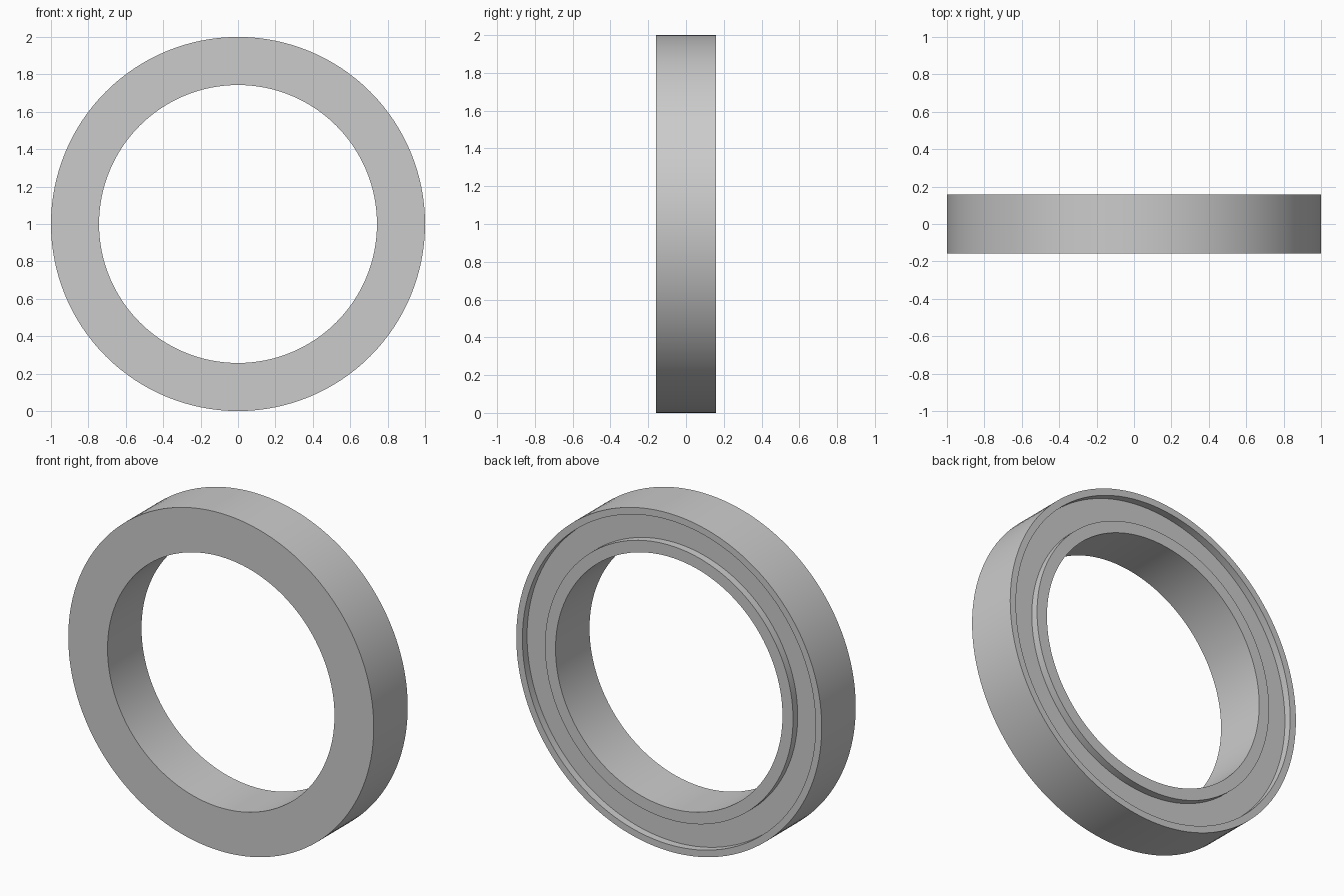
import bpy
import bmesh
from math import radians, tau
from mathutils import Matrix, Vector

cube = bpy.data.objects.get("Cube")
if cube:
    bpy.data.objects.remove(cube, do_unlink=True)

# Plain grey
grey = bpy.data.materials.new("light grey")
grey.use_nodes = True
colour = (0.6, 0.6, 0.6, 1)
grey.diffuse_color = colour
grey.node_tree.nodes["Principled BSDF"].inputs["Base Color"].default_value = colour

# Cross-section as (radius, y): flat front, channel between two lips at the back
outer, channel_out, channel_in, hole = 1.0, 0.96, 0.812, 0.743
half, floor = 0.159, 0.115
profile = [(outer, -half), (outer, half), (channel_out, half), (channel_out, floor),
           (channel_in, floor), (channel_in, half), (hole, half), (hole, -half)]

# Lathe the closed section around the y axis
segments = 128
bm = bmesh.new()
rings = []
for i in range(segments):
    turn = Matrix.Rotation(tau * i / segments, 3, 'Y')
    rings.append([bm.verts.new(turn @ Vector((r, y, 0)) + Vector((0, 0, outer)))
                  for r, y in profile])
for i, ring in enumerate(rings):
    following = rings[(i + 1) % segments]
    for j in range(len(profile)):
        k = (j + 1) % len(profile)
        bm.faces.new((ring[j], ring[k], following[k], following[j]))
bmesh.ops.recalc_face_normals(bm, faces=bm.faces)

mesh = bpy.data.meshes.new("channelled_ring")
bm.to_mesh(mesh)
bm.free()
mesh.materials.append(grey)
ring_obj = bpy.data.objects.new("channelled_ring", mesh)
bpy.context.collection.objects.link(ring_obj)

# Smooth round walls, crisp corners
bpy.ops.object.select_all(action='DESELECT')
ring_obj.select_set(True)
bpy.context.view_layer.objects.active = ring_obj
bpy.ops.object.shade_smooth_by_angle(angle=radians(30))
